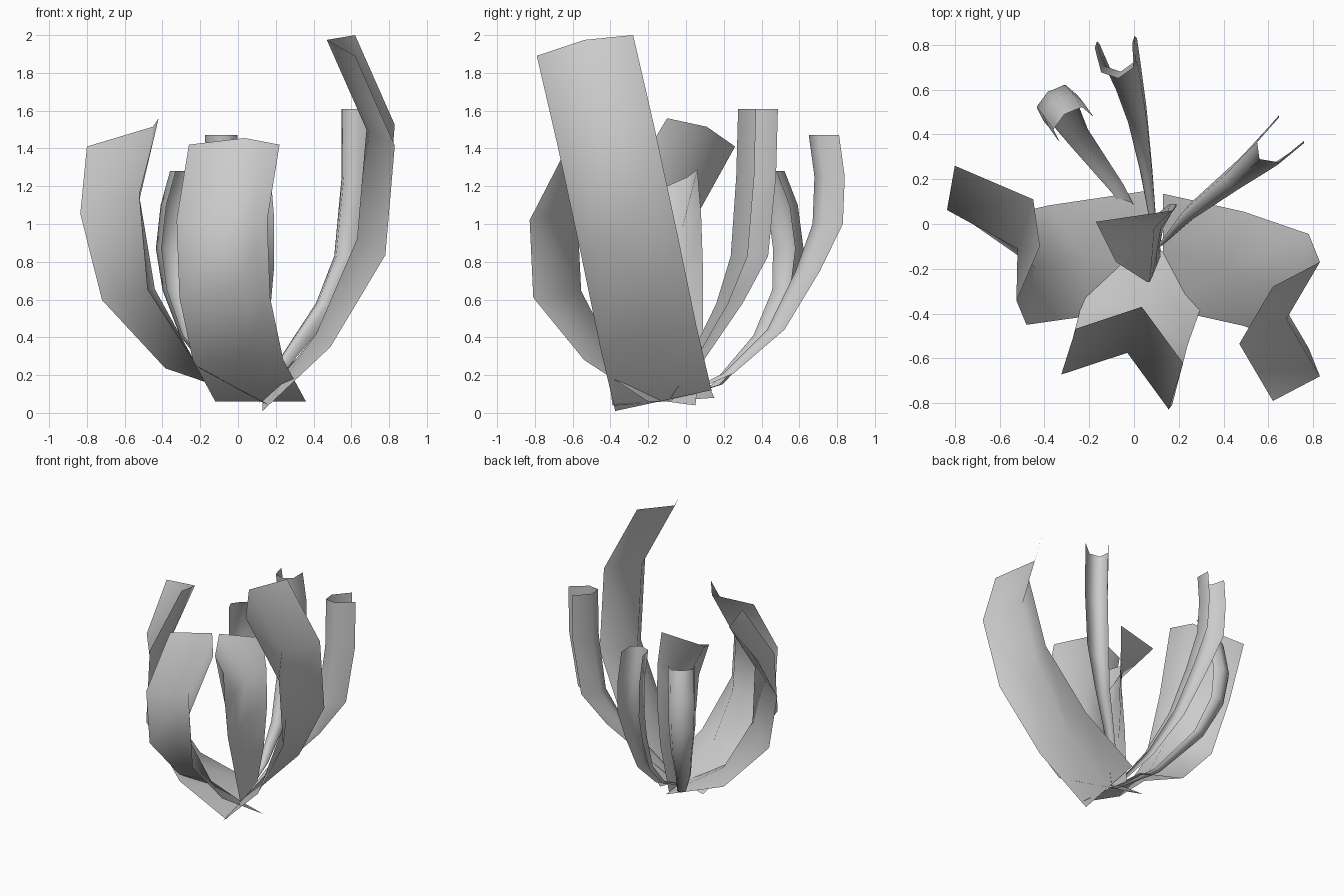
import bpy
from math import cos, sin, radians
from mathutils import Vector

cube = bpy.data.objects.get("Cube")
if cube:
    bpy.data.objects.remove(cube)

grey = bpy.data.materials.new("leaf_grey")
grey.use_nodes = True
colour = (0.6, 0.6, 0.6, 1)
grey.diffuse_color = colour
grey.node_tree.nodes["Principled BSDF"].inputs["Base Color"].default_value = colour


def sheet(name, rows):
    """Skin a list of equal-length point rows into one smooth leaf."""
    n = len(rows[0])
    faces = [(r * n + c, r * n + c + 1, (r + 1) * n + c + 1, (r + 1) * n + c)
             for r in range(len(rows) - 1) for c in range(n - 1)]
    mesh = bpy.data.meshes.new(name)
    mesh.from_pydata([p for row in rows for p in row], [], faces)
    mesh.materials.append(grey)
    mesh.shade_smooth()
    bpy.context.collection.objects.link(bpy.data.objects.new(name, mesh))


def broad_leaf(name, path, half_base, half_tip, fold):
    """Wide strip around a centre path, creased inwards along its middle."""
    rows = []
    for i, p in enumerate(path):
        t = i / (len(path) - 1)
        centre = Vector(p)
        half = Vector(half_base).lerp(Vector(half_tip), t)
        crease = Vector(fold) * min(1, t * 2)
        rows.append([centre - half, centre + crease, centre + half])
    sheet(name, rows)


def channel_leaf(name, path, yaw, width, depth):
    """Slim gutter-shaped leaf along its spine; negative depth opens inwards."""
    out = Vector((cos(radians(yaw)), sin(radians(yaw)), 0))
    side = Vector((-out.y, out.x, 0))
    section = [(-1, 1), (-0.85, 0.25), (0, 0), (0.85, 0.25), (1, 1)]
    rows = []
    for i, p in enumerate(path):
        grow = min(1, 0.1 + 1.4 * i / (len(path) - 1))
        rows.append([Vector(p) + grow * (side * s * width + out * d * depth)
                     for s, d in section])
    sheet(name, rows)


# Broad outer leaves
broad_leaf("tall_left_leaf",
           [(.13, -.12, .065), (.49, -.2, .405), (.78, -.3, .89),
            (.83, -.425, 1.47), (.62, -.535, 1.945)],
           (0, .255, .055), (0, .255, .055), (-.15, 0, .03))
broad_leaf("front_leaf",
           [(.12, -.12, .06), (0, -.46, .28), (-.07, -.73, .61),
            (-.085, -.75, 1.02), (-.02, -.545, 1.42)],
           (.24, -.08, 0), (.24, -.077, 0), (.055, .175, .035))
broad_leaf("right_leaf",
           [(.12, -.12, .06), (-.3, -.165, .24), (-.6, -.225, .625),
            (-.68, -.14, 1.105), (-.61, .08, 1.485)],
           (.05, -.27, -.02), (.19, -.18, .075), (.16, .03, .03))

# Slim channel leaves at the back
channel_leaf("back_left_leaf",
             [(.11, -.1, .06), (.22, .02, .28), (.42, .17, .58),
              (.52, .25, .83), (.56, .28, 1.25), (.56, .29, 1.61)],
             44, .08, .2)
channel_leaf("back_leaf",
             [(.1, -.1, .06), (.06, .2, .21), (.02, .43, .44), (-.02, .58, .75),
              (-.05, .67, 1), (-.06, .68, 1.25), (-.07, .65, 1.47)],
             98, .085, .15)
channel_leaf("back_right_leaf",
             [(.08, -.1, .06), (-.09, .18, .15), (-.28, .43, .41),
              (-.36, .56, .65), (-.385, .59, .87), (-.36, .56, 1.1),
              (-.31, .49, 1.28)],
             128, .095, -.09)

# Small inner leaf: upright and hollow, its tip folding inwards
sheet("inner_leaf",
      [[(.12, -.14, .06), (.115, -.1, .06), (.11, -.03, .05), (.11, .05, .04)],
       [(.1, -.19, .33), (.11, -.11, .35), (.13, -.02, .38), (.16, .09, .42)],
       [(.08, -.24, .6), (.1, -.14, .64), (.12, -.02, .69), (.19, .09, .76)],
       [(.07, -.26, .86), (.08, -.16, .91), (.09, -.02, .98), (.19, .08, 1.05)],
       [(.06, -.26, 1.1), (-.08, -.17, 1.17), (-.17, .01, 1.25),
        (.17, .06, 1.29)]])
